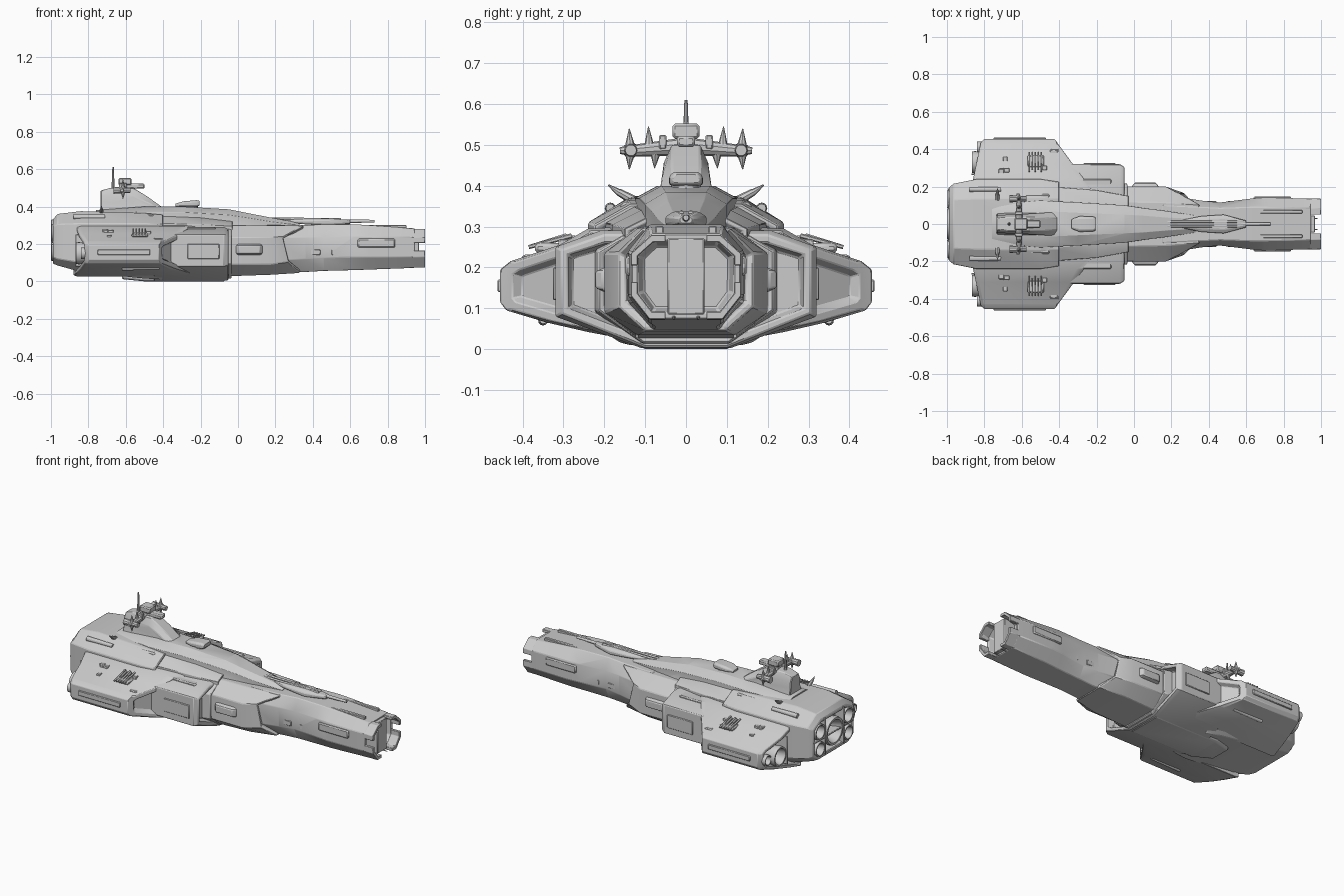
import bpy, bmesh, math, random
from mathutils import Vector

random.seed(4)


def finish(name, bm, mirror=False, bevel=0.0, smooth=False):
    bmesh.ops.recalc_face_normals(bm, faces=bm.faces[:])
    me = bpy.data.meshes.new(name)
    bm.to_mesh(me)
    bm.free()
    ob = bpy.data.objects.new(name, me)
    bpy.context.collection.objects.link(ob)
    if bevel:
        m = ob.modifiers.new("bevel", 'BEVEL')
        m.width, m.segments, m.limit_method = bevel, 1, 'ANGLE'
    if mirror:
        m = ob.modifiers.new("mirror", 'MIRROR')
        m.use_axis = (False, True, False)
        m.use_mirror_merge = False
    if smooth:
        bpy.ops.object.select_all(action='DESELECT')
        ob.select_set(True)
        bpy.context.view_layer.objects.active = ob
        bpy.ops.object.shade_smooth_by_angle(angle=math.radians(28))
    return ob


def loft(name, rings, front=None, back=None, mirror=False, bevel=0.004):
    """Skin closed rings; front/back = (rim, depth) recesses the end cap."""
    bm = bmesh.new()
    vs = [[bm.verts.new(p) for p in r] for r in rings]
    n = len(rings[0])
    for a, b in zip(vs, vs[1:]):
        for i in range(n):
            bm.faces.new((a[i], a[(i + 1) % n], b[(i + 1) % n], b[i]))
    caps = (bm.faces.new(vs[0]), bm.faces.new(vs[-1]))
    bmesh.ops.recalc_face_normals(bm, faces=bm.faces[:])
    for f, opt in zip(caps, (back, front)):
        if opt:
            rim, depth = opt
            f.normal_update()
            nrm = f.normal.copy()
            bmesh.ops.inset_region(bm, faces=[f], thickness=rim)
            bmesh.ops.inset_region(bm, faces=[f], thickness=0.012)
            bmesh.ops.translate(bm, verts=f.verts[:], vec=-nrm * depth)
    return finish(name, bm, mirror, bevel, True)


def octo(x, wb, wm, wt, z0, z1, z2, z3):
    """Eight-sided symmetric hull section; x may vary per level."""
    xs = x if isinstance(x, tuple) else (x,) * 4
    half = list(zip(xs, (wb, wm, wm, wt), (z0, z1, z2, z3)))
    return half + [(a, -y, z) for a, y, z in reversed(half)]


def hull(name, rows, **kw):
    return loft(name, [octo(*r) for r in rows], **kw)


def prism(name, pts, x0, x1, **kw):
    return loft(name, [[(x, y, z) for y, z in pts] for x in (x0, x1)], **kw)


def box(name, x, y, z, mirror=False, bevel=0.003):
    return prism(name, [(y[0], z[0]), (y[1], z[0]), (y[1], z[1]), (y[0], z[1])],
                 x[0], x[1], mirror=mirror, bevel=bevel)


def rod(name, a, b, r1, r2=None, seg=12, mirror=False):
    a, b = Vector(a), Vector(b)
    bm = bmesh.new()
    bmesh.ops.create_cone(bm, cap_ends=True, segments=seg, radius1=r1,
                          radius2=r1 if r2 is None else r2, depth=(b - a).length)
    bm.transform(Vector((0, 0, 1)).rotation_difference(b - a).to_matrix().to_4x4())
    bmesh.ops.translate(bm, verts=bm.verts[:], vec=(a + b) / 2)
    return finish(name, bm, mirror, 0, True)


def nozzle(name, x0, x1, y, z, r, mirror=False):
    """Hollow engine bell opening toward -x."""
    prof = [(x0, r * .75), (x1 + .015, r), (x1, r * .95), (x1, r * .8), (x0 - .005, r * .4)]
    rings = [[(x, y + q * math.cos(t * math.tau / 20), z + q * math.sin(t * math.tau / 20))
              for t in range(20)] for x, q in prof]
    return loft(name, rings, mirror=mirror, bevel=0)


# Long bow hull
hull("bow_hull", [
    (.15, .10, .16, .10, .04, .11, .24, .30), (.36, .08, .125, .09, .05, .12, .235, .30),
    (.46, .08, .115, .085, .056, .125, .235, .305), (.62, .085, .135, .09, .06, .13, .24, .305),
    (.70, .09, .142, .09, .063, .13, .24, .30), (.945, .09, .135, .085, .072, .13, .235, .283)],
    front=(.02, .05))
# Four corner jaws around the muzzle
prism("upper_jaw", [(.05, .28), (.085, .28), (.135, .235), (.135, .205), (.118, .205),
                    (.118, .228), (.08, .262), (.05, .262)], .93, 1.0, mirror=True, bevel=.002)
prism("lower_jaw", [(.05, .073), (.09, .073), (.135, .13), (.135, .165), (.118, .165),
                    (.118, .137), (.083, .092), (.05, .092)], .93, 1.0, mirror=True, bevel=.002)
box("muzzle_bar", (.88, .968), (-.045, .045), (.085, .272))
box("bow_side_plate", (.64, .84), (.10, .148), (.18, .228), mirror=True, bevel=.006)
box("bow_top_rail", (.60, .90), (.055, .075), (.275, .302), mirror=True)
for x in (.35, .5, .78):
    box("bow_panel", (x, x + .09), (.08, .132 if x > .6 else .122), (.14, .17), mirror=True)
rod("chin_prong", (.92, .03, .078), (.98, .03, .076), .006, .002, mirror=True)

# Armour collar behind the bow, with raked front edge
hull("mid_collar", [
    (-.12, .12, .20, .12, .025, .09, .235, .30), (.17, .12, .20, .115, .035, .09, .235, .298),
    ((.33, .27, .24, .35), .10, .165, .105, .045, .105, .235, .297)], front=(.018, .02))
hull("side_sponson", [(-.01, .19, .205, .19, .14, .15, .19, .20), (.005, .2, .222, .2, .14, .15, .19, .20),
                      (.115, .2, .222, .2, .14, .15, .19, .20), (.13, .19, .205, .19, .14, .15, .19, .20)])

# Broad centre block
hull("centre_block", [
    (-.45, .11, .32, .21, .003, .08, .25, .29), (-.075, .11, .32, .21, .003, .08, .25, .29),
    (-.052, .10, .305, .20, .005, .088, .243, .28)], front=(.02, .035))
hull("inner_ring", [(-.1, .11, .225, .14, .01, .09, .245, .295),
                    (-.035, .105, .215, .13, .015, .095, .24, .29)], front=(.012, .015))
box("block_top_plate", (-.3, -.12), (.18, .24), (.27, .29), mirror=True, bevel=.006)
box("block_side_plate", (-.27, -.1), (.30, .326), (.12, .2), mirror=True)
hull("keel_plate", [(-.62, .06, .07, .06, .012, .02, .03, .04), (-.5, .1, .115, .1, 0, .008, .03, .04),
                    (-.07, .1, .115, .1, 0, .008, .03, .04)])


# Side wings with raked recessed fronts and open backs
def wing_ring(x0, slope, s=1.0):
    pts = [(.15, .025), (.24, .042), (.34, .065), (.44, .095), (.455, .115),
           (.455, .195), (.43, .215), (.31, .255), (.24, .295), (.15, .30)]
    return [(x0 - slope * (y - .32), .15 + (y - .15) * s, .16 + (z - .16) * s) for y, z in pts]


loft("side_wing", [wing_ring(-.845, -.2, .95), wing_ring(-.825, -.2), wing_ring(-.35, .55),
                   wing_ring(-.32, .70, .95)], front=(.02, .025), back=(.018, .06), mirror=True)
nozzle("wing_engine", -.76, -.865, .33, .15, .06, mirror=True)
nozzle("wing_small_engine", -.76, -.84, .41, .15, .032, mirror=True)
box("wing_rear_vane", (-.87, -.76), (.262, .27), (.08, .25), mirror=True)
box("wing_edge_strip", (-.75, -.47), (.44, .462), (.14, .17), mirror=True)
rod("wing_belly_blister", (-.62, .35, .07), (-.42, .35, .07), .012, .008, mirror=True)

# Stern hull and raised deck
hull("stern_hull", [
    (-.99, .14, .195, .12, .095, .13, .29, .33), (-.965, .16, .215, .13, .085, .12, .305, .36),
    (-.84, .18, .24, .135, .05, .10, .31, .375), (-.5, .16, .24, .14, .015, .07, .31, .365),
    (-.40, .14, .225, .135, .01, .07, .305, .355)], front=(.015, .02), back=(.02, .05))
hull("shoulder_deck", [(-.45, .2, .2, .13, .25, .28, .31, .35), (-.2, .19, .18, .11, .25, .27, .305, .34),
                       (-.03, .16, .15, .1, .25, .27, .295, .32)], front=(.01, .012))
nozzle("main_engine", -.9, -1.0, 0, .215, .085)
for z, r in ((.26, .048), (.155, .045)):
    nozzle("outer_engine", -.9, -.998, .135, z, r, mirror=True)
box("stern_frame", (-1.0, -.9), (.085, .093), (.11, .33), mirror=True)
box("stern_cross_beam", (-.995, -.92), (-.19, .19), (.205, .215))

# Stern deck pods, pipes and curved fins
for x0, x1, y, r in ((-.88, -.71, .185, .014), (-.80, -.70, .145, .018), (-.86, -.78, .13, .009)):
    rod("deck_pod", (x0, y, .345), (x1, y, .345), r, r * .8, mirror=True)
rod("fin_root", (-.73, .13, .365), (-.73, .165, .385), .012, .009, 8, True)
rod("fin_tip", (-.73, .163, .383), (-.73, .19, .402), .009, .002, 8, True)
box("deck_step", (-.7, -.45), (.1, .16), (.33, .36), mirror=True, bevel=.008)

# Central spine ridge
hull("spine_ridge", [
    (-.76, .10, .10, .06, .3, .34, .365, .38), (-.5, .135, .125, .07, .3, .33, .37, .40),
    (-.30, .12, .115, .06, .3, .33, .37, .40), (-.05, .11, .10, .05, .28, .30, .355, .385),
    (.05, .095, .085, .045, .28, .30, .34, .365), (.17, .085, .07, .035, .28, .295, .32, .342),
    (.33, .05, .045, .025, .28, .29, .30, .312)], front=(.006, .005))
rod("spine_sensor", (.02, 0, .31), (.2, 0, .318), .018, .01)

# Spine turret
rod("turret_ring", (-.25, 0, .39), (-.25, 0, .41), .035, seg=16)
hull("spine_turret", [(-.335, .02, .025, .02, .40, .403, .41, .415), (-.29, .035, .042, .03, .40, .405, .42, .428),
                      (-.22, .035, .04, .03, .40, .405, .425, .434), (-.205, .03, .035, .025, .405, .41, .42, .43)])

# Long bow gun
hull("gun_mount", [(.22, .01, .015, .01, .31, .315, .325, .33), (.36, .03, .042, .025, .305, .312, .325, .335),
                   (.48, .035, .05, .03, .295, .305, .325, .337), (.60, .012, .018, .01, .305, .312, .322, .328)])
rod("gun_barrel", (.50, 0, .32), (.73, 0, .322), .011, .007)
rod("gun_rail", (.12, .012, .335), (.55, .012, .333), .006, mirror=True)

# Command tower
hull("command_tower", [
    (-.735, .06, .045, .03, .36, .42, .455, .485), (-.68, .065, .05, .035, .36, .42, .46, .50),
    (-.56, .065, .055, .035, .36, .41, .455, .50), (-.48, .07, .06, .035, .36, .39, .42, .45),
    (-.41, .08, .065, .03, .36, .375, .385, .40)])
box("tower_head", (-.64, -.57), (-.033, .033), (.515, .552), bevel=.006)
box("tower_neck", (-.63, -.58), (-.02, .02), (.49, .52))
box("tower_visor", (-.60, -.50), (-.022, .022), (.495, .522), bevel=.006)
rod("tower_mast", (-.668, 0, .48), (-.668, 0, .61), .009, .004, 8)
rod("yard_arm", (-.615, .02, .495), (-.615, .14, .485), .021, .014, 10, True)
rod("arm_pod", (-.665, .135, .487), (-.575, .135, .487), .02, .014, 10, True)
rod("arm_tip", (-.62, .13, .488), (-.62, .162, .486), .016, .008, 8, True)
for y, z0, z1 in ((.137, .495, .54), (.09, .495, .545), (.137, .48, .44), (.075, .48, .443)):
    rod("arm_spike", (-.615, y, z0), (-.615, y + .002, z1), .013, .001, 8, True)
box("arm_block", (-.635, -.595), (.048, .066), (.49, .525), mirror=True)

# Gun clusters on the wing decks
for i in range(5):
    x = -.56 + i * .016
    rod("wing_gun", (x, .28 + .012 * (i % 2), .278), (x, .385, .25), .006, .005, 6, True)
box("wing_gun_base", (-.57, -.48), (.30, .37), (.235, .26), mirror=True, bevel=.008)

# Small scattered hull fittings
for i in range(7):
    x = random.uniform(-.78, -.42)
    y = random.uniform(.26, .40)
    z = .295 - (y - .24) * .45
    w = random.uniform(.015, .05)
    box("hull_fitting", (x, x + w), (y, y + .025), (z - .03, z - .004), mirror=True)
